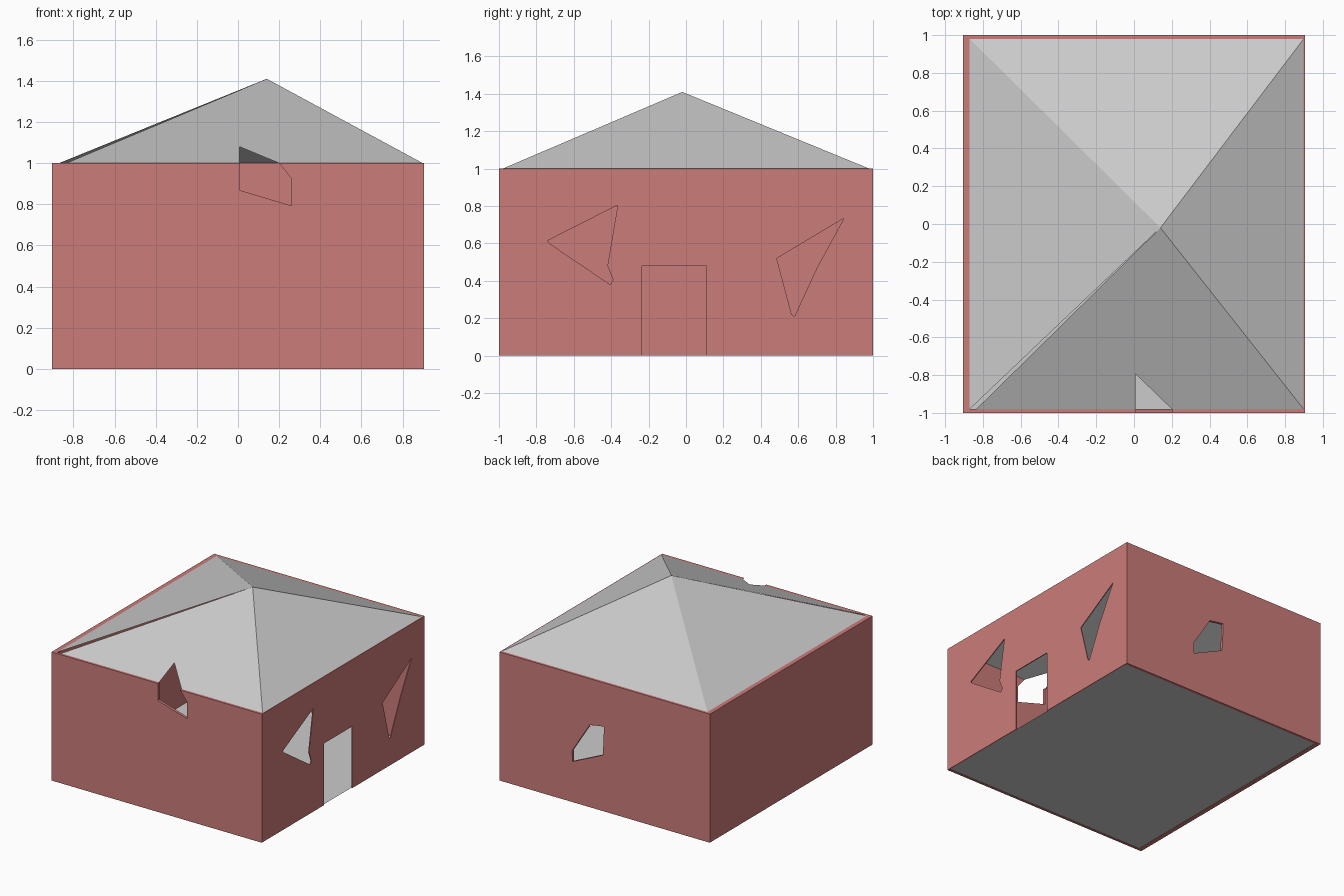
import bpy, bmesh
from mathutils import Vector

if "Cube" in bpy.data.objects:
    bpy.data.objects.remove(bpy.data.objects["Cube"])

X0, X1, Y0, Y1 = -0.87, 0.898, -0.98, 0.98    # inside of the walls
W, D = 0.905, 1.0                             # outer half sizes
APEX = Vector((0.14, -0.02, 1.41))


def mesh_object(name, verts, faces, fix=False):
    me = bpy.data.meshes.new(name)
    me.from_pydata([tuple(v) for v in verts], [], faces)
    if fix:
        bm = bmesh.new()
        bm.from_mesh(me)
        bmesh.ops.recalc_face_normals(bm, faces=bm.faces)
        bm.to_mesh(me)
        bm.free()
    ob = bpy.data.objects.new(name, me)
    bpy.context.collection.objects.link(ob)
    return ob


def prism(name, points, axis, a, b):
    """Extrude a 2D outline along an axis from a to b."""
    place = {'x': lambda p, d: (d, p[0], p[1]),
             'y': lambda p, d: (p[0], d, p[1]),
             'z': lambda p, d: (p[0], p[1], d)}[axis]
    n = len(points)
    verts = [place(p, a) for p in points] + [place(p, b) for p in points]
    faces = [list(range(n))[::-1], list(range(n, 2 * n))]
    faces += [(i, (i + 1) % n, n + (i + 1) % n, n + i) for i in range(n)]
    return mesh_object(name, verts, faces, True)


def rect(x0, x1, y0, y1):
    return [(x0, y0), (x1, y0), (x1, y1), (x0, y1)]


# Walls: outer block, with the room and crooked openings cut out
walls = prism("walls", rect(-W, W, -D, D), 'z', 0, 1)
cutters = [
    prism("room_cutter", rect(X0, X1, Y0, Y1), 'z', -0.2, 1.2),
    prism("door_cutter", rect(-0.235, 0.11, -0.1, 0.48), 'x', 0.8, 1.0),
    prism("right_window_cutter_a", [(-0.74, 0.615), (-0.365, 0.805), (-0.42, 0.48),
                                    (-0.39, 0.405), (-0.405, 0.38), (-0.73, 0.6)],
          'x', 0.8, 1.0),
    prism("right_window_cutter_b", [(0.485, 0.52), (0.845, 0.735), (0.70, 0.47),
                                    (0.58, 0.21), (0.565, 0.22)], 'x', 0.8, 1.0),
    prism("front_window_cutter", [(0.01, 1.08), (0.01, 0.868), (0.26, 0.793),
                                  (0.26, 0.925), (0.2, 1.0)], 'y', -1.1, -0.9),
    prism("back_window_cutter", [(0.005, 0.66), (0.015, 0.435), (0.277, 0.315),
                                 (0.28, 0.4), (0.128, 0.64)], 'y', 0.9, 1.1),
]
bpy.context.view_layer.objects.active = walls
for c in cutters:
    c.hide_render = True
    mod = walls.modifiers.new(c.name, 'BOOLEAN')
    mod.operation, mod.solver, mod.object = 'DIFFERENCE', 'EXACT', c
    bpy.ops.object.modifier_apply(modifier=mod.name)
for c in cutters:
    bpy.data.objects.remove(c)
red = bpy.data.materials.new("red_wall")
red.diffuse_color = (0.6, 0.2, 0.19, 1)
red.use_nodes = True
red.node_tree.nodes["Principled BSDF"].inputs["Base Color"].default_value = red.diffuse_color
walls.data.materials.clear()
walls.data.materials.append(red)
for p in walls.data.polygons:
    p.material_index = 0

# Floor sheet
mesh_object("floor", [(x, y, 0.002) for x, y in rect(X0, X1, Y0, Y1)], [(0, 1, 2, 3)])

# Roof sheets: front one is notched by the tall window and leaves a hip gap
fl, fr, br, bl = [Vector((x, y, 1)) for x, y in rect(X0, X1, Y0, Y1)]
notch_y = Y0 + 0.08 * (APEX.y - Y0) / (APEX.z - 1)
for name, pts in {
    "roof_right": [fr, br, APEX],
    "roof_back": [br, bl, APEX],
    "roof_left": [bl, fl, APEX],
    "roof_front": [(-0.835, Y0, 1), (0.007, Y0, 1), (0.007, notch_y, 1.08),
                   (0.2, Y0, 1), fr, APEX],
}.items():
    mesh_object(name, pts, [list(range(len(pts)))])
